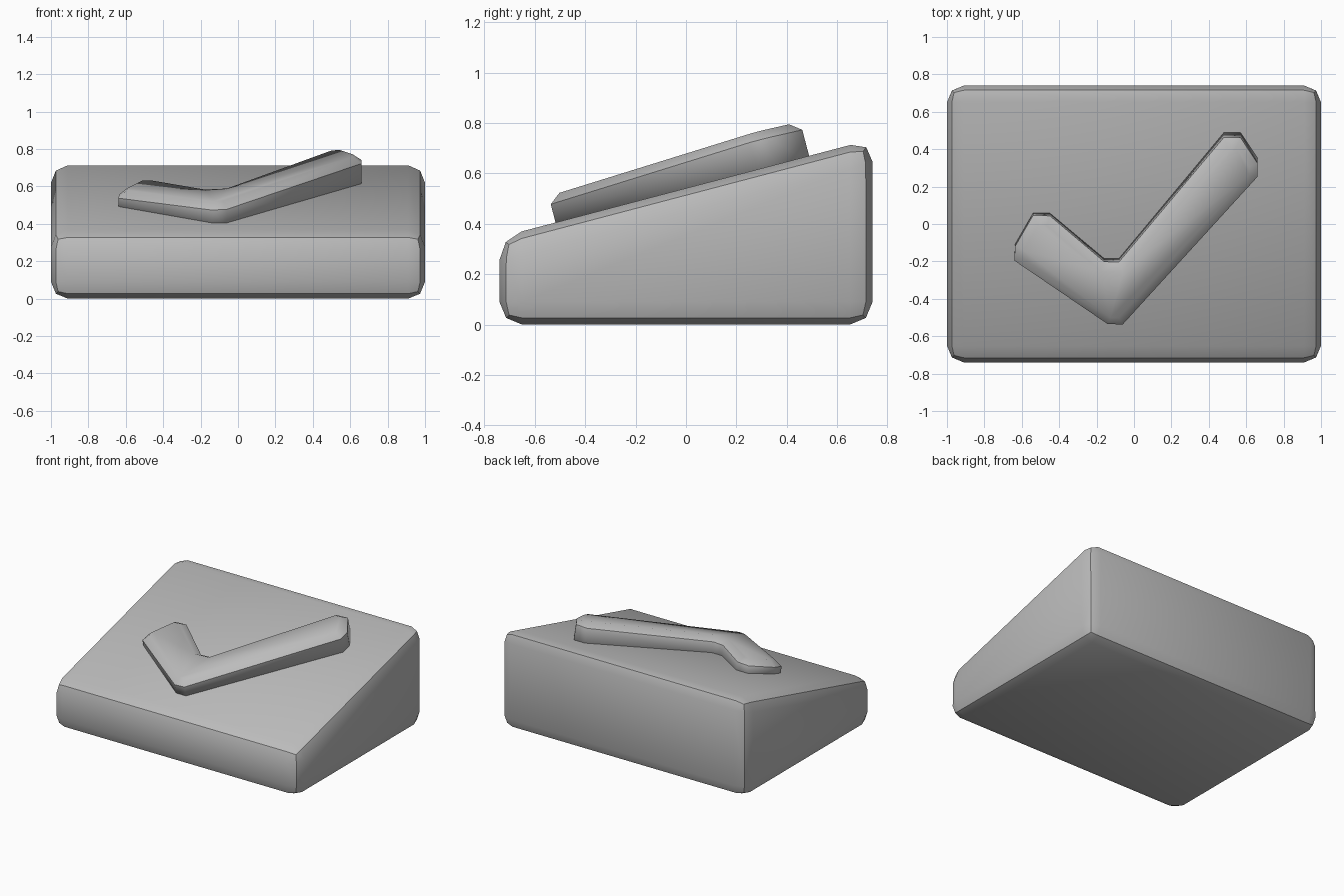
import bpy
import bmesh
from math import atan, radians
from mathutils import Matrix

cube = bpy.data.objects.get("Cube")
if cube:
    bpy.data.objects.remove(cube, do_unlink=True)

# One grey for everything
grey = bpy.data.materials.new("light_grey")
grey.use_nodes = True
colour = (0.5, 0.5, 0.5, 1)
grey.diffuse_color = colour
grey.node_tree.nodes["Principled BSDF"].inputs["Base Color"].default_value = colour

HALF_X, HALF_Y = 1.0, 0.74
MID_Z, SLOPE = 0.541, 0.263


def prism(bm, bottom, top):
    """Closed prism between two matching rings; returns the top face."""
    low = [bm.verts.new(p) for p in bottom]
    high = [bm.verts.new(p) for p in top]
    count = len(low)
    bm.faces.new(low)
    cap = bm.faces.new(high)
    for i in range(count):
        j = (i + 1) % count
        bm.faces.new((low[i], low[j], high[j], high[i]))
    bmesh.ops.recalc_face_normals(bm, faces=bm.faces[:])
    return cap


def finish(bm, name):
    for face in bm.faces:
        face.smooth = True
    mesh = bpy.data.meshes.new(name)
    bm.to_mesh(mesh)
    bm.free()
    mesh.materials.append(grey)
    obj = bpy.data.objects.new(name, mesh)
    bpy.context.collection.objects.link(obj)
    return obj


# Sloped block with rounded edges
bm = bmesh.new()
corners = [(sx * HALF_X, sy * HALF_Y) for sx, sy in ((-1, -1), (1, -1), (1, 1), (-1, 1))]
prism(bm, [(x, y, 0) for x, y in corners],
      [(x, y, MID_Z + SLOPE * y) for x, y in corners])
bmesh.ops.bevel(bm, geom=bm.edges[:], offset=0.09, segments=2, profile=0.5,
                affect='EDGES', clamp_overlap=True)
for edge in bm.edges:
    edge.smooth = edge.calc_face_angle(0) < radians(30)
finish(bm, "sloped_block")

# Raised tick, drawn flat and then laid on the slope, growing taller to the left
outline = [(-.64, -.19), (-.635, -.11), (-.54, .06), (-.45, .06),
           (-.16, -.19), (-.08, -.19), (.48, .505), (.57, .505),
           (.66, .365), (.66, .29), (-.06, -.535), (-.14, -.535)]
bm = bmesh.new()
cap = prism(bm, [(x, v, -0.03) for x, v in outline],
            [(x, v, 0.078 + 0.05 * x) for x, v in outline])
for edge in cap.edges:
    edge.smooth = False
bmesh.ops.inset_region(bm, faces=[cap], thickness=0.045, depth=0, use_even_offset=True)
for edge in cap.edges:
    edge.smooth = True
for vert in cap.verts:
    vert.co.z += 0.036
bmesh.ops.recalc_face_normals(bm, faces=bm.faces[:])
bm.transform(Matrix.Translation((0, 0, MID_Z)) @ Matrix.Rotation(atan(SLOPE), 4, 'X'))
finish(bm, "raised_tick")
